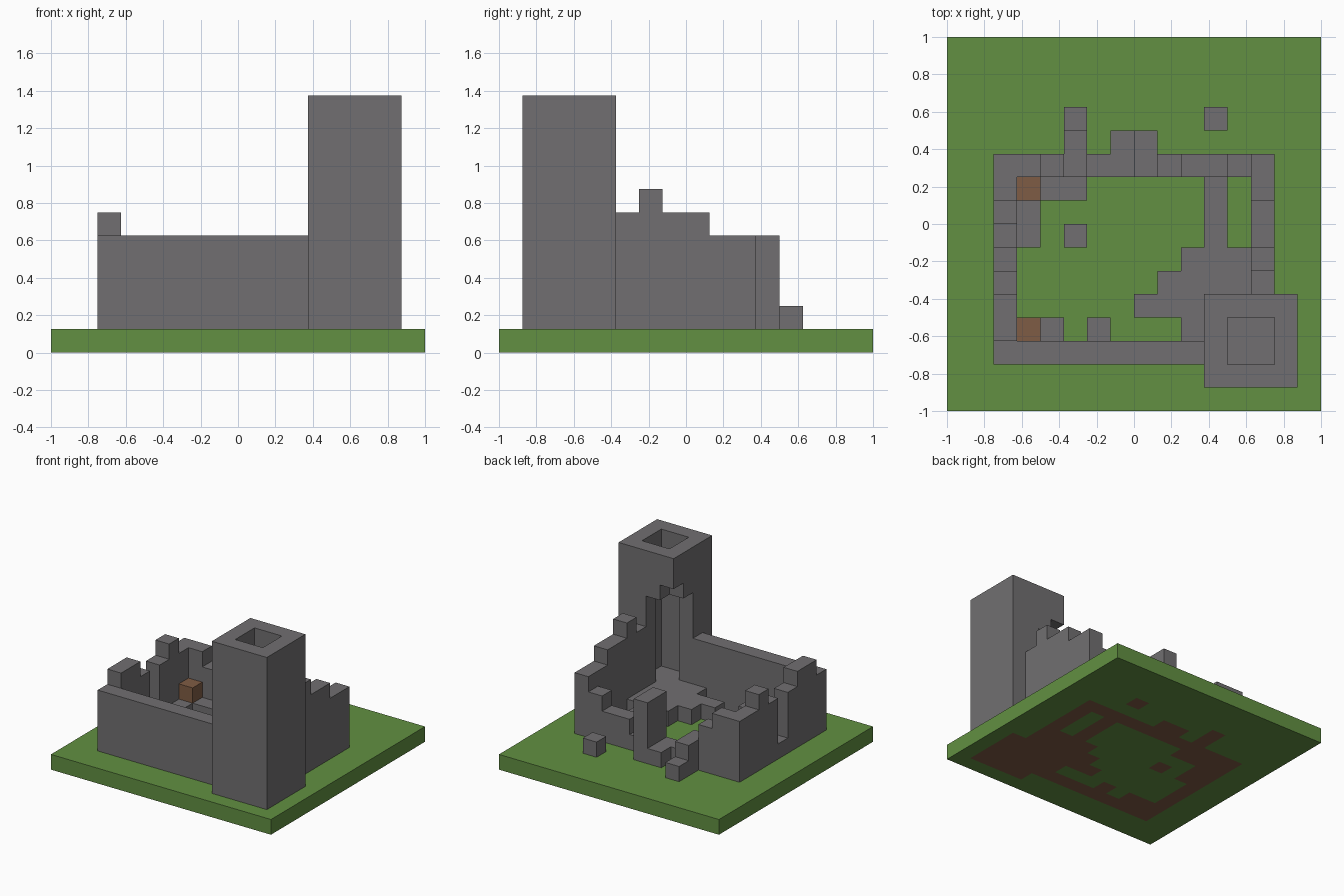
import bpy
import bmesh
from itertools import product
from mathutils import Vector

UNIT = 0.125  # edge of one block

cube = bpy.data.objects.get("Cube")
if cube:
    bpy.data.objects.remove(cube)


def material(name, rgb):
    m = bpy.data.materials.new(name)
    m.use_nodes = True
    m.diffuse_color = (*rgb, 1)
    bsdf = next(n for n in m.node_tree.nodes if n.type == 'BSDF_PRINCIPLED')
    bsdf.inputs["Base Color"].default_value = (*rgb, 1)
    bsdf.inputs["Roughness"].default_value = 0.9
    return m


grass = material("grass green", (0.122, 0.279, 0.054))
stone = material("stone grey", (0.165, 0.159, 0.165))
earth = material("earth brown", (0.212, 0.107, 0.058))

parts = {}


def block(part, x0, x1, y0, y1, top, bottom=1):
    """Fill a box of blocks and add it to a part."""
    cells = parts.setdefault(part, set())
    cells.update(product(range(x0, x1), range(y0, y1), range(bottom, top)))


# Ground slab
block("ground", -8, 8, -8, 8, 1, 0)

# Front wall
block("front_wall", -6, 3, -6, -5, 5)

# Ruined wall on the -x side: y start, y end, top
for y0, y1, top in [(-5, -3, 6), (-3, -2, 5), (-2, -1, 2),
                    (-1, 0, 5), (0, 1, 6), (1, 2, 5)]:
    block("right_wall", -6, -5, y0, y1, top)

# Ruined wall on the +x side
for y0, y1, top in [(-3, -2, 6), (-2, -1, 7), (-1, 1, 6), (1, 2, 5)]:
    block("left_wall", 5, 6, y0, y1, top)

# Broken back wall: x start, x end, top
for x0, x1, top in [(-6, -4, 5), (-4, -3, 4), (-3, -2, 3), (-2, 0, 2), (0, 1, 5),
                    (1, 2, 2), (2, 4, 3), (4, 5, 4), (5, 6, 5)]:
    block("back_wall", x0, x1, 2, 3, top)

# Gate stubs and rubble behind the back wall
block("gate_stub", -3, -2, 3, 4, 3)
block("gate_stub", -1, 0, 3, 4, 2)
block("gate_stub", 0, 1, 3, 4, 5)
block("rubble", -3, -2, 4, 5, 2)
block("rubble", 3, 4, 4, 5, 2)

# Remains of the stone floor
for x0, x1, y0, y1 in [(-5, -4, -1, 2), (-4, -2, 1, 2), (-3, -2, -1, 0),
                       (-5, -3, -5, -4), (-2, -1, -5, -4),
                       (3, 4, -1, 2), (2, 5, -2, -1), (1, 5, -3, -2),
                       (0, 3, -4, -3), (2, 3, -5, -4)]:
    block("floor", x0, x1, y0, y1, 2)

# Crates on the floor
block("crate", -5, -4, 1, 2, 3, 2)
block("crate", -5, -4, -5, -4, 3, 2)

# Hollow tower with a jagged breach in its inner corner
block("tower", 3, 7, -7, -6, 11)
block("tower", 6, 7, -6, -3, 11)
block("tower", 3, 4, -6, -5, 11)
block("tower", 5, 6, -4, -3, 11)
block("tower", 3, 4, -5, -4, 11, 8)
block("tower", 4, 5, -4, -3, 11, 8)
block("tower", 3, 4, -4, -3, 11, 9)
block("tower", 3, 6, -6, -3, 2)

solid = set().union(*parts.values())


def build(name, cells):
    """Make a mesh of the exposed block faces only."""
    bm = bmesh.new()
    for cell in sorted(cells):
        centre = Vector(cell) + Vector((0.5, 0.5, 0.5))
        for axis, sign in product(range(3), (-1, 1)):
            step = [0, 0, 0]
            step[axis] = sign
            if tuple(c + s for c, s in zip(cell, step)) in solid:
                continue
            normal = Vector(step)
            u = Vector((normal.y, normal.z, normal.x))
            v = normal.cross(u)
            corners = [(-1, -1), (1, -1), (1, 1), (-1, 1)]
            face = bm.faces.new([bm.verts.new(UNIT * (centre + (normal + a * u + b * v) / 2))
                                 for a, b in corners])
            # Earth shows on the underside beneath the ruin
            above = (cell[0], cell[1], 1)
            if name == "ground" and normal.z < 0 and above in solid:
                face.material_index = 1
    bmesh.ops.remove_doubles(bm, verts=bm.verts[:], dist=0.001)
    mesh = bpy.data.meshes.new(name)
    bm.to_mesh(mesh)
    bm.free()
    slots = {"ground": [grass, earth], "crate": [earth]}
    for m in slots.get(name, [stone]):
        mesh.materials.append(m)
    bpy.context.scene.collection.objects.link(bpy.data.objects.new(name, mesh))


for part_name, part_cells in parts.items():
    build(part_name, part_cells)
